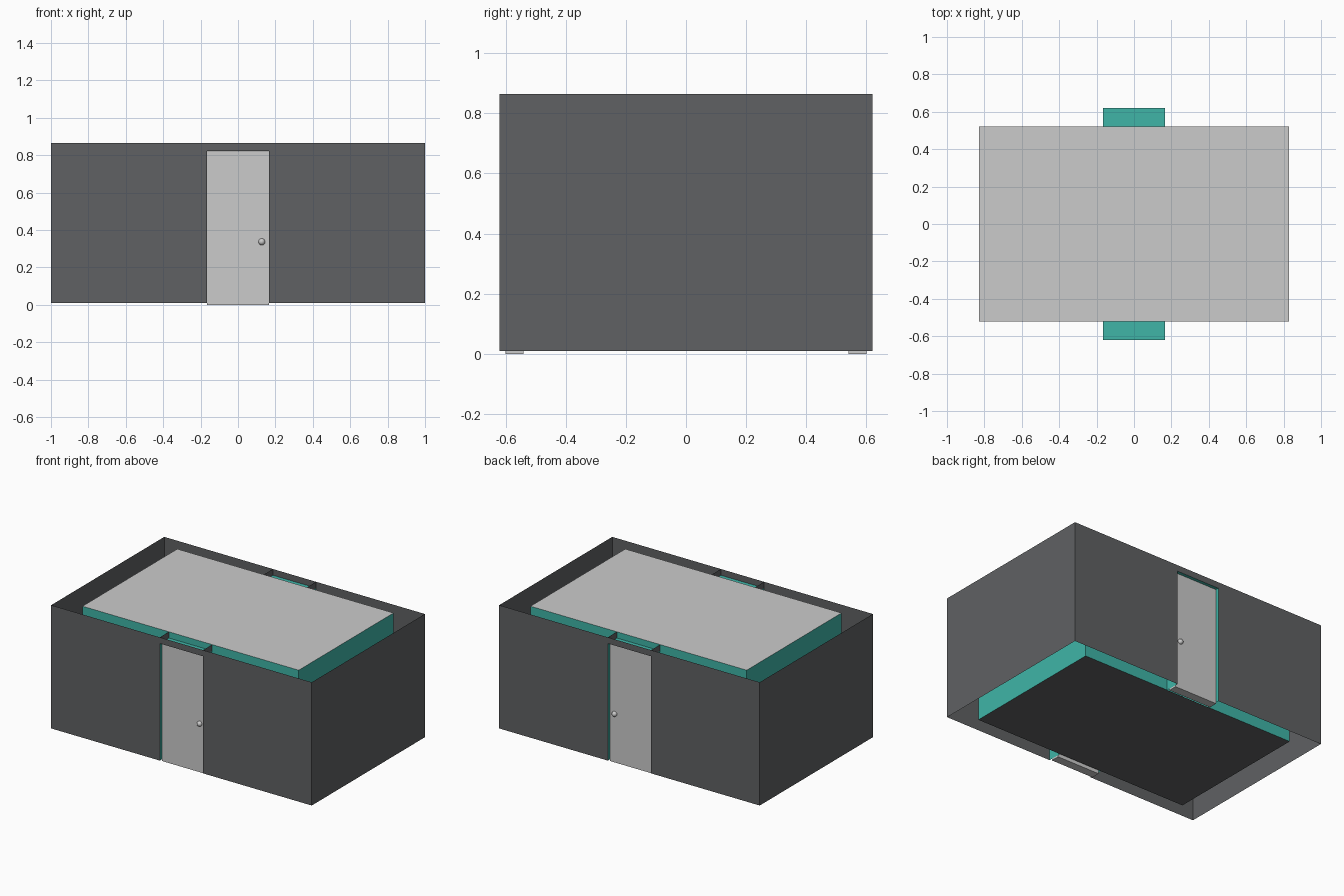
import bpy, bmesh

if "Cube" in bpy.data.objects:
    bpy.data.objects.remove(bpy.data.objects["Cube"])

Z0, Z1 = 0.01, 0.865        # wall bottom and top
DW, DH = 0.166, 0.822       # door half width and opening top


def material(name, rgb):
    m = bpy.data.materials.new(name)
    m.diffuse_color = (*rgb, 1)
    m.use_nodes = True
    m.node_tree.nodes["Principled BSDF"].inputs["Base Color"].default_value = m.diffuse_color
    return m


DARK = material("dark_grey", (0.115, 0.12, 0.125))
TEAL = material("teal", (0.05, 0.46, 0.39))


def sheet(name, faces, mat=None):
    """Thin surface from a list of polygons, each a list of points."""
    bm = bmesh.new()
    for pts in faces:
        bm.faces.new([bm.verts.new(p) for p in pts])
    bmesh.ops.remove_doubles(bm, verts=bm.verts, dist=1e-5)
    me = bpy.data.meshes.new(name)
    bm.to_mesh(me)
    bm.free()
    ob = bpy.data.objects.new(name, me)
    bpy.context.collection.objects.link(ob)
    if mat:
        me.materials.append(mat)
    return ob


def shell(name, hx, hy, mat):
    """Four open walls with a doorway notch at front and back."""
    outline = [(-hx, Z0), (-DW, Z0), (-DW, DH), (DW, DH),
               (DW, Z0), (hx, Z0), (hx, Z1), (-hx, Z1)]
    faces = []
    for s in (-1, 1):
        faces.append([(-s * x, s * hy, z) for x, z in outline])
        faces.append([(s * hx, s * y, z) for y, z in
                      ((-hy, Z0), (hy, Z0), (hy, Z1), (-hy, Z1))])
    return sheet(name, faces, mat)


def rect(hx, hy, z):
    return [(-hx, -hy, z), (hx, -hy, z), (hx, hy, z), (-hx, hy, z)]


OX, OY, IX, IY = 1.0, 0.62, 0.83, 0.52

# Outer and inner walls, ceiling and floor
shell("outer_walls", OX, OY, DARK)
shell("inner_walls", IX, IY, TEAL)
sheet("ceiling", [rect(IX, IY, Z1)])
sheet("floor", [rect(IX, IY, Z0)[::-1]], DARK)

for side, s in (("front", -1), ("back", 1)):
    a, b = s * IY, s * OY

    # Doorway lining: two reveals and a header
    def reveal(x, lo, hi):
        return [(x, a, lo), (x, b, lo), (x, b, hi), (x, a, hi)]
    sheet(side + "_door_lining",
          [reveal(-DW, Z0, DH), reveal(DW, Z0, DH),
           [(-DW, a, DH), (DW, a, DH), (DW, b, DH), (-DW, b, DH)]], TEAL)

    # Dark returns above the header
    sheet(side + "_wall_returns", [reveal(-DW, DH, Z1), reveal(DW, DH, Z1)], DARK)

    # Door leaf
    bpy.ops.mesh.primitive_cube_add(size=1, location=(0, s * 0.57, 0.41))
    door = bpy.context.object
    door.name = side + "_door"
    door.scale = (0.33, 0.06, 0.82)

    # Knobs on both faces of the door
    for where, y in (("outer", 0.602), ("inner", 0.538)):
        bpy.ops.mesh.primitive_uv_sphere_add(segments=24, ring_count=12, radius=0.018,
                                             location=(0.127, s * y, 0.337))
        knob = bpy.context.object
        knob.name = f"{side}_{where}_knob"
        bpy.ops.object.shade_smooth()
